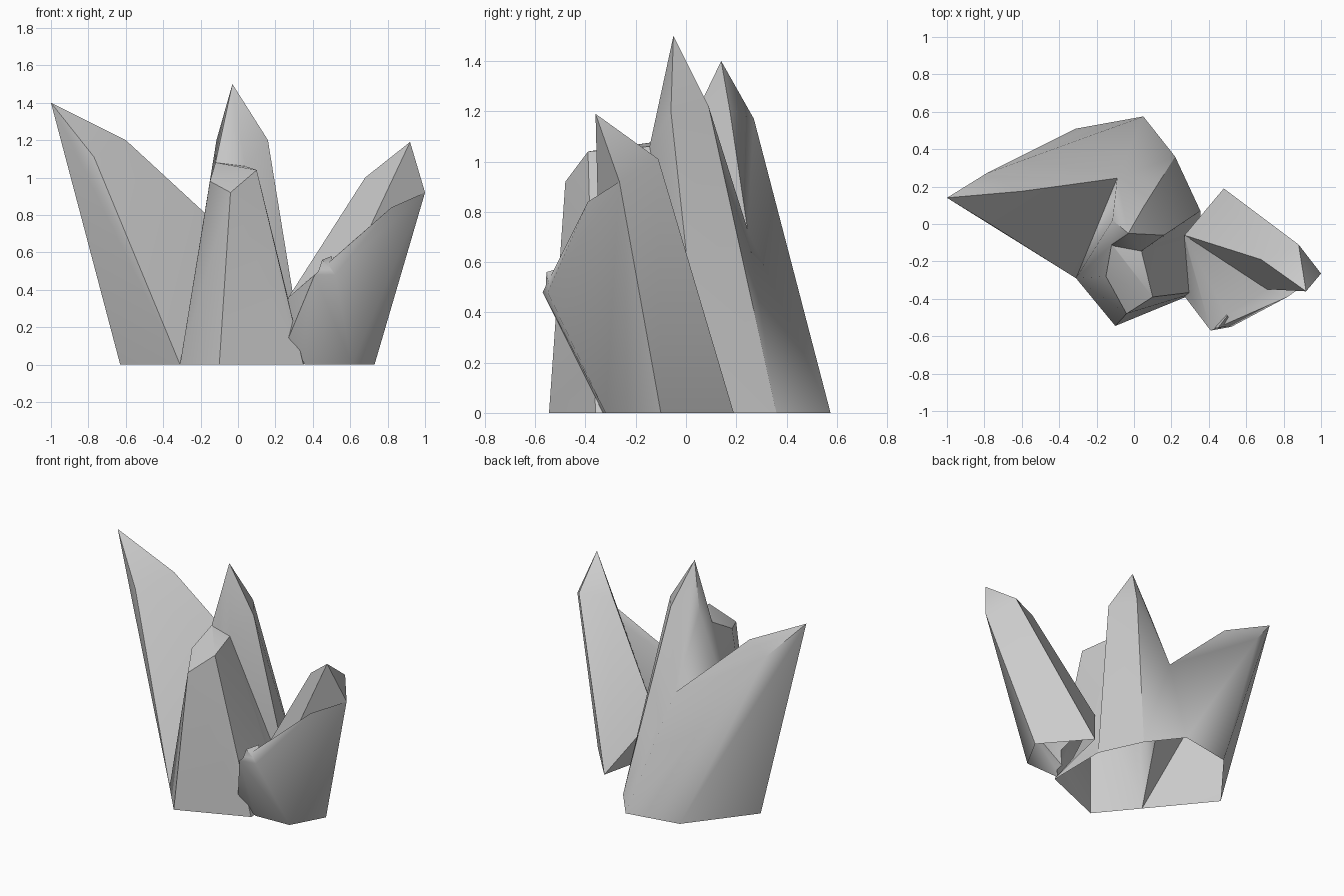
import bpy
import bmesh
import math

cube = bpy.data.objects.get("Cube")
if cube:
    bpy.data.objects.remove(cube, do_unlink=True)

# One grey stone colour for every crystal
stone = bpy.data.materials.new("grey_stone")
stone.use_nodes = True
grey = (0.6, 0.6, 0.6, 1)
stone.diffuse_color = grey
stone.node_tree.nodes["Principled BSDF"].inputs["Base Color"].default_value = grey


def crystal(name, foot, crown):
    """Faceted shard: convex skin over ground corners and crown corners."""
    bm = bmesh.new()
    for x, y in foot:
        bm.verts.new((x, y, 0))
    for corner in crown:
        bm.verts.new(corner)
    hull = bmesh.ops.convex_hull(bm, input=bm.verts[:])
    spare = {v for v in hull["geom_interior"] if isinstance(v, bmesh.types.BMVert)}
    bmesh.ops.delete(bm, geom=list(spare), context='VERTS')
    bmesh.ops.recalc_face_normals(bm, faces=bm.faces[:])
    mesh = bpy.data.meshes.new(name)
    bm.to_mesh(mesh)
    bm.free()
    mesh.materials.append(stone)
    obj = bpy.data.objects.new(name, mesh)
    bpy.context.collection.objects.link(obj)
    return obj


def activate(obj):
    bpy.ops.object.select_all(action='DESELECT')
    obj.select_set(True)
    bpy.context.view_layer.objects.active = obj


# Corners shared by neighbouring crystals
saddle = (-.09, .245, .73)
front_foot = (-.31, -.29)
rear_foot = (.22, .36)
side_foot = (.355, .07)
seam = [(-.12, -.11, 1.08), (.04, -.145, 1.06)]
gully = (.27, -.06, .36)
outer_shoulder = (1, -.265, .92)
broad_feet = [(.48, .19), (.73, -.1), (.36, -.33)]

# Big shard leaning out to the side
leaning = crystal("leaning_crystal",
                  [front_foot, (-.63, .1), (-.31, .51), (.05, .575), rear_foot],
                  [(-1, .14, 1.4), (-.77, 0, 1.11), (-.79, .27, 1.17),
                   (-.6, .175, 1.2), saddle])

# Tall central spire
central = crystal("central_crystal",
                  [front_foot, rear_foot, side_foot],
                  [(-.03, -.05, 1.5), (.16, -.06, 1.2), (.05, .09, 1.22),
                   (-.115, .02, 1.2), saddle] + seam)

# Blunt shard in front of the spire
front = crystal("front_crystal",
                [front_foot, (-.1, -.545), (.35, -.36), side_foot],
                [(-.15, -.28, .98), (-.04, -.48, .92), (.1, -.39, 1.04)] + seam)

# Broad shard leaning to the other side: tall back half and low front half
broad_back = crystal("broad_crystal_back", broad_feet,
                     [(.92, -.36, 1.19), (.68, -.19, 1), (.88, -.11, 1.01),
                      outer_shoulder, gully])
broad_front = crystal("broad_crystal_front", broad_feet + [(.61, -.32)],
                      [outer_shoulder, (.82, -.39, .84), (.52, -.55, .48),
                       (.41, -.57, .48), gully, (.265, -.38, .13)])

# Small chip on the broad shard's low edge
chip = crystal("small_chip", [],
               [(.45, -.555, .56), (.5, -.49, .58), (.525, -.54, .48),
                (.42, -.56, .47), (.47, -.47, .44)])

# Fuse the shards into one outer skin
activate(leaning)
for part in (central, front, broad_back, broad_front, chip):
    fuse = leaning.modifiers.new("fuse", 'BOOLEAN')
    fuse.operation = 'UNION'
    fuse.solver = 'EXACT'
    fuse.object = part
    bpy.ops.object.modifier_apply(modifier=fuse.name)
    bpy.data.objects.remove(part, do_unlink=True)
leaning.name = "crystal_cluster"

# The skin is open underneath
bm = bmesh.new()
bm.from_mesh(leaning.data)
bmesh.ops.remove_doubles(bm, verts=bm.verts[:], dist=.002)
floor = [f for f in bm.faces if max(v.co.z for v in f.verts) < .002]
bmesh.ops.delete(bm, geom=floor, context='FACES')
bmesh.ops.dissolve_limit(bm, angle_limit=math.radians(2),
                         verts=bm.verts[:], edges=bm.edges[:])
bm.to_mesh(leaning.data)
bm.free()
activate(leaning)
bpy.ops.object.shade_smooth_by_angle(angle=math.radians(40))
